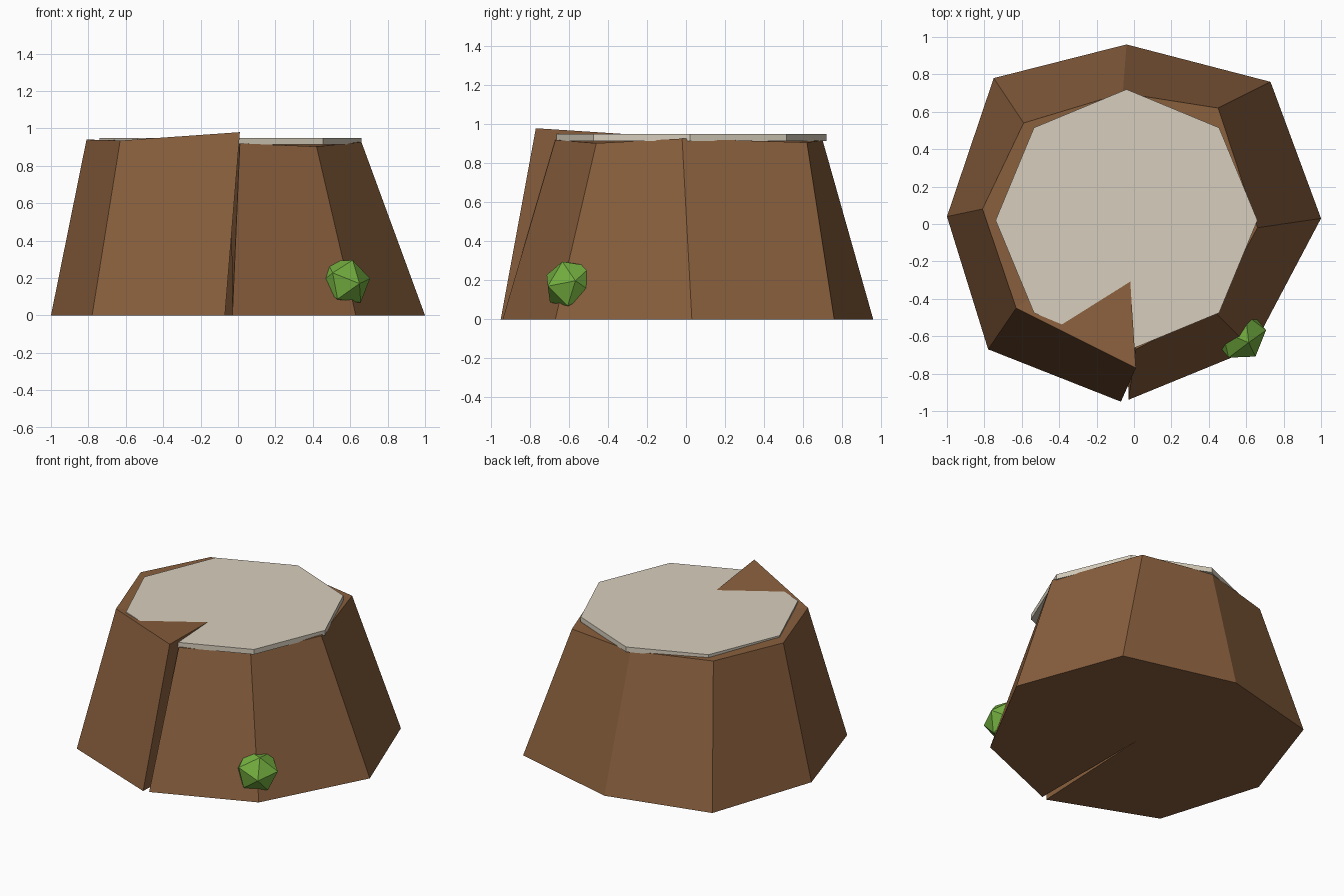
import bpy, bmesh, math
from mathutils import Vector, Matrix

if "Cube" in bpy.data.objects:
    bpy.data.objects.remove(bpy.data.objects["Cube"])


def material(name, color):
    m = bpy.data.materials.new(name)
    m.diffuse_color = (*color, 1)
    m.use_nodes = True
    m.node_tree.nodes["Principled BSDF"].inputs["Base Color"].default_value = m.diffuse_color
    return m


def add_object(name, bm, mat):
    bmesh.ops.recalc_face_normals(bm, faces=bm.faces[:])
    mesh = bpy.data.meshes.new(name)
    bm.to_mesh(mesh)
    bm.free()
    mesh.materials.append(mat)
    ob = bpy.data.objects.new(name, mesh)
    bpy.context.collection.objects.link(ob)
    return ob


bark = material("bark", (0.25, 0.115, 0.047))
wood = material("cut_wood", (0.68, 0.62, 0.51))
leaf = material("leaf", (0.17, 0.42, 0.05))

# Stump: tapered open ring, split at the front down to the core
base = [(-0.03, -0.94), (0.63, -0.67), (1.0, 0.03), (0.73, 0.76), (-0.04, 0.96),
        (-0.75, 0.78), (-1.0, 0.04), (-0.78, -0.67), (-0.07, -0.95)]
rim = [(0.01, -0.67, 0.92), (0.42, -0.46, 0.903), (0.66, -0.02, 0.927),
       (0.45, 0.62, 0.907), (-0.06, 0.70, 0.92), (-0.59, 0.54, 0.93),
       (-0.81, 0.08, 0.94), (-0.63, -0.45, 0.935), (0.01, -0.77, 0.98)]
bm = bmesh.new()
low = [bm.verts.new((x, y, 0)) for x, y in base]
high = [bm.verts.new(p) for p in rim]
core_low = bm.verts.new((-0.03, 0, 0))
core_high = bm.verts.new((-0.04, 0, 0.93))
for i in range(len(base) - 1):
    bm.faces.new((low[i], low[i + 1], high[i + 1], high[i]))
    bm.faces.new((high[i], high[i + 1], core_high))
    bm.faces.new((low[i + 1], low[i], core_low))
for i in (0, -1):
    bm.faces.new((low[i], high[i], core_high, core_low))
add_object("stump_bark", bm, bark)

# Pale octagonal cut surface
bm = bmesh.new()
bmesh.ops.create_cone(bm, cap_ends=True, segments=8, radius1=0.70, radius2=0.70,
                      depth=0.035, matrix=Matrix.Translation((-0.04, 0.02, 0.9325)))
add_object("cut_top", bm, wood)

# Tuft of moss on the front right edge
bm = bmesh.new()
bmesh.ops.create_icosphere(bm, subdivisions=1, radius=0.147)
tuft = add_object("moss_tuft", bm, leaf)
tuft.location = (0.565, -0.592, 0.18)
tuft.rotation_euler = (math.radians(25), math.radians(15), math.radians(20))
tuft.scale = (1, 1, 0.9)
